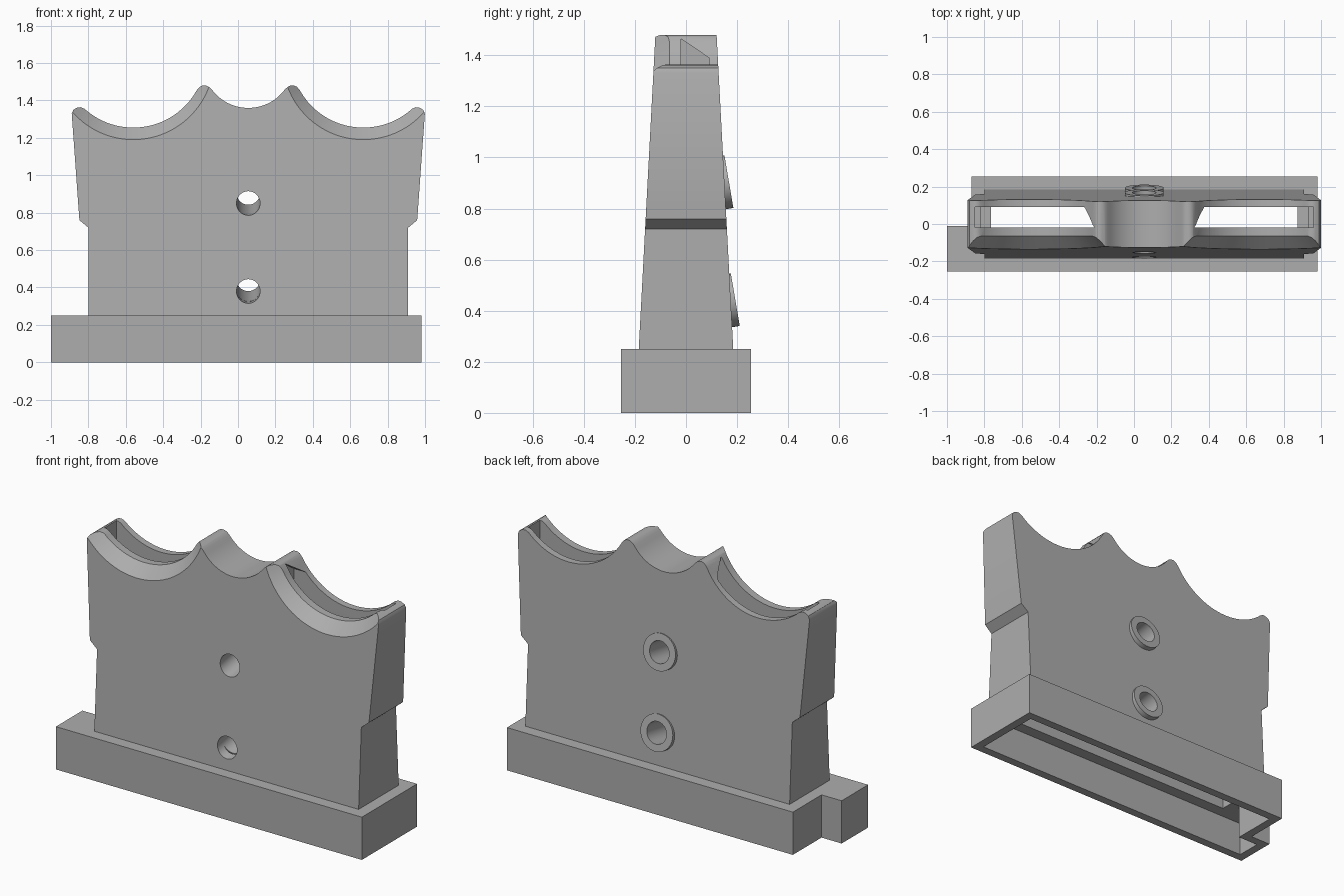
import bpy, bmesh, math
from mathutils import Matrix, Vector

if "Cube" in bpy.data.objects:
    bpy.data.objects.remove(bpy.data.objects["Cube"], do_unlink=True)

grey = bpy.data.materials.new("plain_grey")
grey.use_nodes = True
COLOUR = (0.42, 0.42, 0.42, 1)
grey.diffuse_color = COLOUR
grey.node_tree.nodes["Principled BSDF"].inputs["Base Color"].default_value = COLOUR

MID = 0.055          # centre line of the body
ARC_X, ARC_R, ARC_LOW = 0.615, 0.389, 1.255   # outer scoops
TILT = math.atan(0.17)


def finish(name, bm):
    bmesh.ops.recalc_face_normals(bm, faces=bm.faces)
    mesh = bpy.data.meshes.new(name)
    bm.to_mesh(mesh)
    bm.free()
    mesh.materials.append(grey)
    ob = bpy.data.objects.new(name, mesh)
    bpy.context.collection.objects.link(ob)
    return ob


def prism(name, pts, place, a, b):
    """Extrude a 2D outline from a to b; place(u, v, w) gives the 3D point."""
    bm = bmesh.new()
    ends = [[bm.verts.new(place(u, v, w)) for u, v in pts] for w in (a, b)]
    bm.faces.new(ends[0])
    bm.faces.new(ends[1][::-1])
    n = len(pts)
    for i in range(n):
        j = (i + 1) % n
        bm.faces.new((ends[0][i], ends[0][j], ends[1][j], ends[1][i]))
    return finish(name, bm)


def cylinder(name, centre, axis, depth, r1, r2=None, sides=48):
    bm = bmesh.new()
    turn = Vector(axis).to_track_quat("Z", "Y").to_matrix().to_4x4()
    bmesh.ops.create_cone(bm, cap_ends=True, segments=sides, radius1=r1,
                          radius2=r1 if r2 is None else r2, depth=depth,
                          matrix=Matrix.Translation(centre) @ turn)
    return finish(name, bm)


def cut(ob, cutters):
    for c in cutters:
        c.hide_render = True
        mod = ob.modifiers.new("cut", "BOOLEAN")
        mod.operation, mod.solver, mod.object = "DIFFERENCE", "EXACT", c
        bpy.context.view_layer.objects.active = ob
        bpy.ops.object.modifier_apply(modifier=mod.name)


def smooth(ob):
    bpy.ops.object.select_all(action="DESELECT")
    ob.select_set(True)
    bpy.context.view_layer.objects.active = ob
    bpy.ops.object.shade_smooth_by_angle(angle=math.radians(30))


def dip(x, cx, low, r):
    return low + r - math.sqrt(r * r - (x - cx) ** 2)


# Body outline, right half from the centre scoop outwards, then mirrored
half = []
for i in range(13):
    x = 0.195 * i / 12
    half.append((x, dip(x, 0, 1.36, 0.243)))
half += [(0.21, 1.472), (0.225, 1.479), (0.243, 1.48), (0.26, 1.473)]
for i in range(29):
    x = 0.275 + 0.58 * i / 28
    half.append((x, dip(x, ARC_X, ARC_LOW, ARC_R)))
half += [(0.875, 1.355), (0.895, 1.364), (0.915, 1.362), (0.935, 1.35),
         (0.944, 1.33), (0.903, 0.76), (0.855, 0.72), (0.855, 0.25)]
outline = [(MID + x, z) for x, z in half]
outline += [(MID - x, z) for x, z in reversed(half[1:])]
body = prism("body", outline,
             lambda x, z, s: (x, s * (0.185 - 0.053 * (z - 0.25)), z), -1, 1)

# Base with a tab on the right front corner, hollow below
def base_outline(t):
    return [(-1 + t, -0.255 + t), (0.98 - t, -0.255 + t), (0.98 - t, 0.255 - t),
            (-0.87 + t, 0.255 - t), (-0.87 + t, -0.01 - t), (-1 + t, -0.01 - t)]


flat = lambda x, y, z: (x, y, z)
base = prism("base", base_outline(0), flat, 0, 0.25)
base_hollow = prism("base_hollow", base_outline(0.05), flat, -0.1, 0.2)

# Inner cavity: tapered lower part, wider middle, slots opening in the scoops
side = lambda y, z, x: (x, y, z)
low_cavity = prism("low_cavity", [(-0.14, 0.12), (0.14, 0.12), (0.09, 1.15),
                                  (-0.085, 1.15)], side, -0.765, 0.875)
mid_cavity = prism("mid_cavity", [(-0.106, 0.8), (0.106, 0.8), (0.09, 1.14),
                                  (-0.085, 1.14)], side, -0.82, 0.93)
slot = [(-0.088, 1.05), (0.092, 1.05), (0.09, 1.39), (-0.02, 1.465),
        (-0.02, 1.19), (-0.083, 1.12)]
slots = [prism("slot", slot, side, MID + s * 0.245, MID + s * 0.905)
         for s in (-1, 1)]

# Cone cutters bevel the front edge of both outer scoops
bevels = []
for s in (-1, 1):
    grow = 0.92
    bevels.append(cylinder("bevel", (MID + s * ARC_X, -0.1275, ARC_LOW + ARC_R),
                           (0, 1, 0), 0.145, ARC_R + 0.135 * grow,
                           ARC_R - 0.01 * grow, 96))

# Two tilted sleeves ending in raised rings on the back
axis = Vector((0, math.cos(TILT), math.sin(TILT)))
holes, sleeves = [], []
for name, y, z, length in (("upper_sleeve", 0.168, 0.905, 0.29),
                           ("lower_sleeve", 0.193, 0.443, 0.33)):
    end = Vector((MID, y, z))
    sleeve = cylinder(name, end - axis * length / 2, axis, length, 0.104)
    hole = cylinder("hole", end - axis * 0.15, axis, 0.8, 0.063)
    cut(sleeve, [hole])
    holes.append(hole)
    sleeves.append(sleeve)

cut(base, [base_hollow, low_cavity])
cut(body, [low_cavity, mid_cavity] + slots + bevels + holes)

for c in [base_hollow, low_cavity, mid_cavity] + slots + bevels + holes:
    bpy.data.objects.remove(c, do_unlink=True)
for ob in [body] + sleeves:
    smooth(ob)
